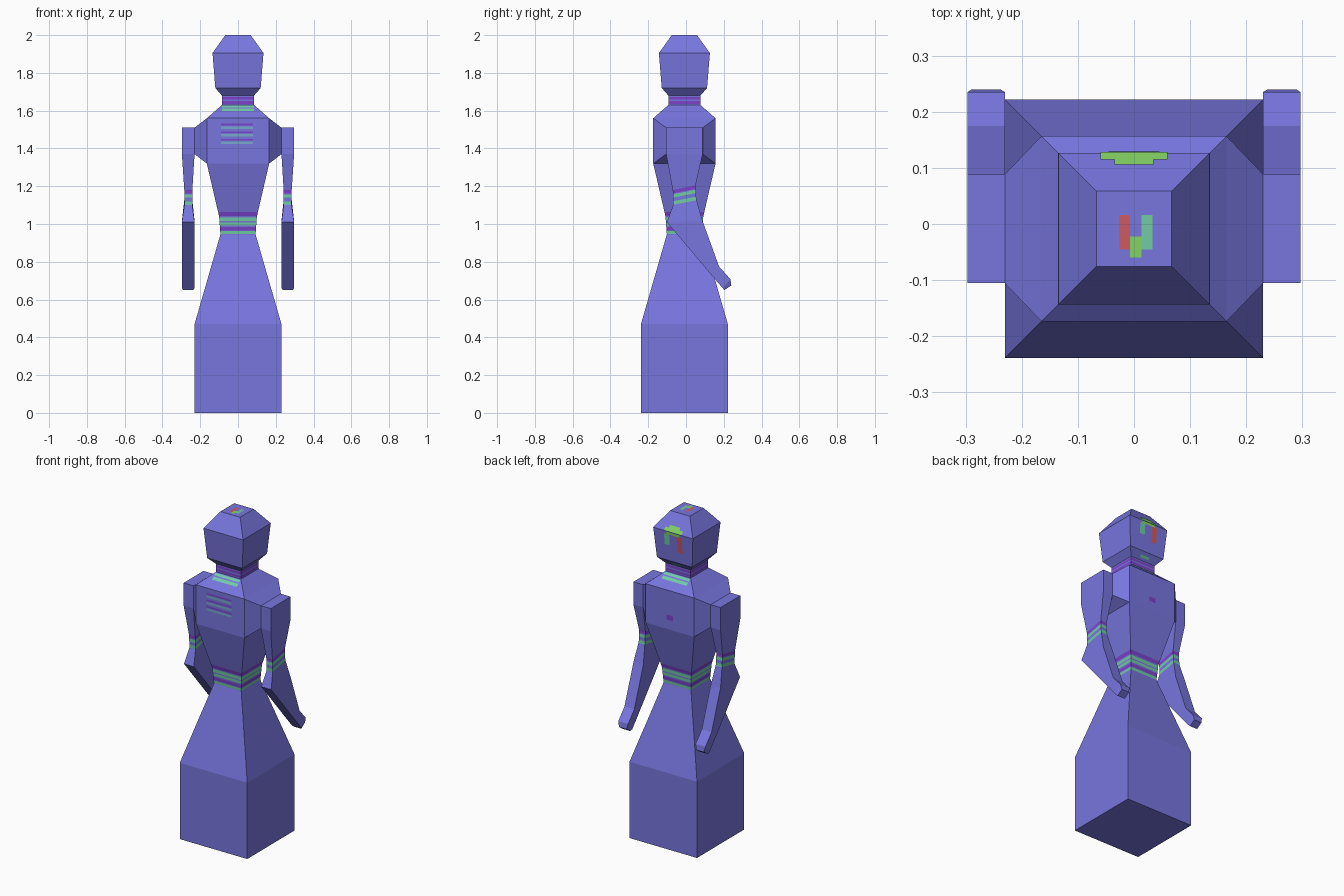
import bpy, bmesh
from mathutils import Vector

if "Cube" in bpy.data.objects:
    bpy.data.objects.remove(bpy.data.objects["Cube"])

CY = -0.0085  # body axis in y


def material(name, r, g, b):
    m = bpy.data.materials.new(name)
    m.diffuse_color = (r, g, b, 1)
    m.use_nodes = True
    m.node_tree.nodes["Principled BSDF"].inputs["Base Color"].default_value = m.diffuse_color
    return m


BASE = material("periwinkle", 0.188, 0.181, 0.74)
TEAL = material("teal", 0.17, 0.60, 0.38)
PURPLE = material("purple", 0.205, 0.055, 0.61)
LIME = material("lime", 0.23, 0.65, 0.13)
RED = material("red", 0.62, 0.10, 0.12)
PALE = material("pale blue green", 0.18, 0.40, 0.60)

# (height, half width) of the square body sections
PROFILE = [(0, .23), (.47, .23), (.945, .093), (1.04, .1), (1.32, .165),
           (1.56, .165), (1.63, .085), (1.68, .085), (1.72, .12),
           (1.905, .135), (2.0, .067)]


def half(z):
    for (z0, h0), (z1, h1) in zip(PROFILE, PROFILE[1:]):
        if z <= z1:
            return h0 + (h1 - h0) * (z - z0) / (z1 - z0)
    return PROFILE[-1][1]


def loft(rings, cap_start, cap_end):
    bm = bmesh.new()
    vs = [[bm.verts.new(p) for p in r] for r in rings]
    for a, b in zip(vs, vs[1:]):
        for i in range(4):
            j = (i + 1) % 4
            bm.faces.new((a[i], a[j], b[j], b[i]))
    if cap_start:
        bm.faces.new(vs[0][::-1])
    if cap_end:
        bm.faces.new(vs[-1])
    return bm


def paint_bands(bm, bands, origin=Vector((0, 0, 0)), normal=Vector((0, 0, 1))):
    """Cut the mesh at band limits, then colour faces by height along normal."""
    for lo, hi, _ in bands:
        for s in (lo, hi):
            bmesh.ops.bisect_plane(
                bm, geom=bm.verts[:] + bm.edges[:] + bm.faces[:],
                plane_co=origin + Vector((0, 0, s)), plane_no=normal, dist=1e-5)
    for f in bm.faces:
        s = (f.calc_center_median() - origin).dot(normal) / normal.z
        for lo, hi, idx in bands:
            if lo < s < hi:
                f.material_index = idx


def finish(name, bm, mats, fix=True):
    if fix:
        bmesh.ops.recalc_face_normals(bm, faces=bm.faces[:])
    me = bpy.data.meshes.new(name)
    bm.to_mesh(me)
    bm.free()
    for m in mats:
        me.materials.append(m)
    ob = bpy.data.objects.new(name, me)
    bpy.context.collection.objects.link(ob)
    return ob


def square_ring(z, h):
    return [(-h, CY - h, z), (h, CY - h, z), (h, CY + h, z), (-h, CY + h, z)]


def body_part(name, first, last, bands=(), start=False, end=False, shoulders=False):
    bm = loft([square_ring(*p) for p in PROFILE[first:last + 1]], start, end)
    if shoulders:  # pull the chest sides out into tapered shoulders
        sides = [f for f in bm.faces if abs(f.calc_center_median().x) > .16]
        for f in bmesh.ops.extrude_discrete_faces(bm, faces=sides)["faces"]:
            for v in f.verts:
                v.co = (.23 if v.co.x > 0 else -.23,
                        CY + (v.co.y - CY) * .59, 1.44 + (v.co.z - 1.44) * .583)
    paint_bands(bm, bands)
    return finish(name, bm, (BASE, TEAL, PURPLE))


# Body
body_part("skirt", 0, 2, start=True)
body_part("bodice", 2, 6, [(.946, .962, 1), (.966, .985, 2), (.993, 1.009, 1),
                           (1.016, 1.035, 1), (1.042, 1.064, 2)], shoulders=True)
body_part("neck", 6, 7, [(1.636, 1.65, 2), (1.659, 1.673, 2)])
body_part("head", 7, 10, end=True)

# Arms: inner x, outer x, front (y, z), back (y, z)
ARM = [(.23, .297, (-.105, 1.51), (.088, 1.51)),
       (.23, .297, (-.105, 1.37), (.088, 1.37)),
       (.242, .284, (-.07, 1.175), (.05, 1.20)),
       (.242, .284, (-.068, 1.10), (.055, 1.13)),
       (.23, .297, (-.102, 1.01), (.088, 1.015)),
       (.23, .297, (.16, .70), (.175, .775)),
       (.23, .297, (.195, .66), (.235, .708)),
       (.238, .289, (.203, .65), (.24, .675))]
arm_bm = loft([[(x0, *f), (x1, *f), (x1, *b), (x0, *b)] for x0, x1, f, b in ARM],
              True, True)
paint_bands(arm_bm, [(1.101, 1.12, 1), (1.139, 1.157, 1), (1.162, 1.18, 2)],
            Vector((0, -.07, 0)), Vector((0, -.2, 1)))
arm = finish("arms", arm_bm, (BASE, TEAL, PURPLE))
arm.modifiers.new("mirror", "MIRROR")


# Painted details as thin plates
def plate(name, pts, mat):
    bm = bmesh.new()
    bm.faces.new([bm.verts.new(p) for p in pts])
    finish(name, bm, (mat,), fix=False)


def wall_plate(name, side, x0, x1, z0, z1, mat):
    """Plate on the front (-1) or back (+1) of the body."""
    y0, y1 = (CY + side * (half(z) + .003) for z in (z0, z1))
    pts = [(x0, y0, z0), (x1, y0, z0), (x1, y1, z1), (x0, y1, z1)]
    plate(name, pts if side < 0 else pts[::-1], mat)


def top_plate(name, x0, x1, y0, y1, mat):
    plate(name, [(x0, y0, 2.001), (x1, y0, 2.001), (x1, y1, 2.001), (x0, y1, 2.001)], mat)


# Chest stripes
for z in (1.423, 1.463, 1.503):
    wall_plate("chest_stripe", -1, -.09, .08, z, z + .013, PALE)
    wall_plate("chest_line", -1, -.09, .08, z + .019, z + .028, PURPLE)
# Collar stripes
for side in (-1, 1):
    wall_plate("collar_stripe", side, -.085, .085, 1.598, 1.611, TEAL)
    wall_plate("collar_line", side, -.085, .085, 1.617, 1.627, TEAL)
wall_plate("back_spot", 1, -.022, .022, 1.38, 1.41, PURPLE)
# Hair ornament on the back of the head
wall_plate("ornament_arch", 1, -.06, .06, 1.907, 1.925, LIME)
wall_plate("ornament_arch_top", 1, -.035, .035, 1.925, 1.938, LIME)
wall_plate("ornament_arch_base", 1, -.045, .045, 1.888, 1.904, LIME)
wall_plate("ornament_left", 1, .025, .06, 1.82, 1.888, TEAL)
wall_plate("ornament_right", 1, -.06, -.025, 1.79, 1.888, RED)
wall_plate("nape_mark", 1, -.03, .03, 1.69, 1.702, TEAL)
# Crown marks
top_plate("crown_red", -.027, -.007, -.045, .016, RED)
top_plate("crown_teal", .013, .033, -.045, .016, TEAL)
top_plate("crown_lime", -.007, .013, -.06, -.022, LIME)
